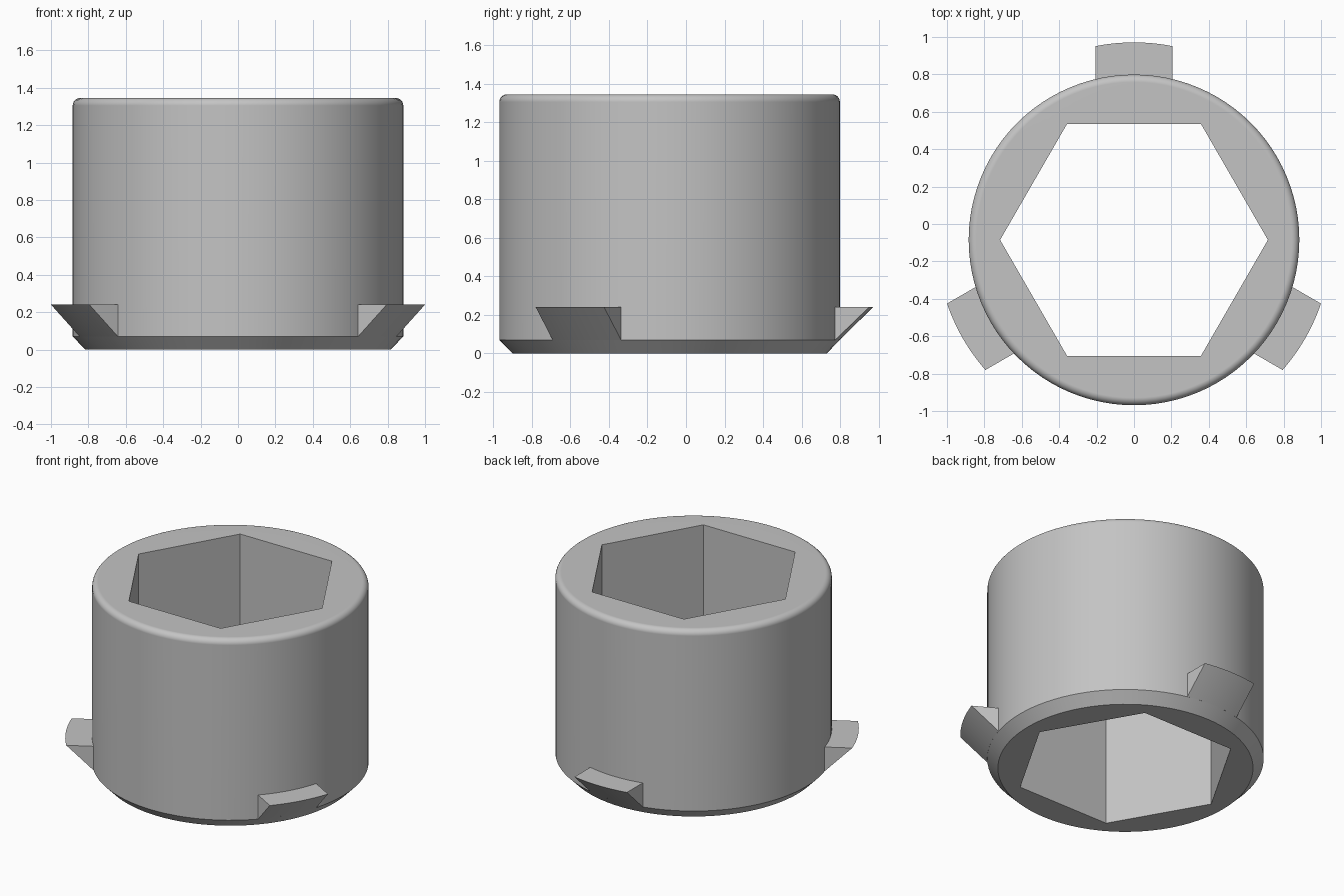
import bpy
import bmesh
from math import sin, cos, pi, radians, sqrt
from mathutils import Matrix

CENTER = Matrix.Translation((0, -0.085, 0))
SEGMENTS = 96
RADIUS, HEIGHT = 0.884, 1.345
FOOT_RADIUS, CHAMFER = 0.816, 0.07
FILLET = 0.04
APOTHEM = 0.62
LUG_TOP, LUG_HALF = 0.24, 0.205

cube = bpy.data.objects.get("Cube")
if cube:
    bpy.data.objects.remove(cube, do_unlink=True)

grey = bpy.data.materials.new("plain grey")
grey.use_nodes = True
grey.diffuse_color = (0.55, 0.55, 0.55, 1)
grey.node_tree.nodes["Principled BSDF"].inputs["Base Color"].default_value = grey.diffuse_color


def add_object(name, bm, matrix):
    bmesh.ops.recalc_face_normals(bm, faces=bm.faces)
    mesh = bpy.data.meshes.new(name)
    bm.to_mesh(mesh)
    bm.free()
    mesh.materials.append(grey)
    obj = bpy.data.objects.new(name, mesh)
    bpy.context.collection.objects.link(obj)
    obj.matrix_world = matrix
    bpy.ops.object.select_all(action='DESELECT')
    obj.select_set(True)
    bpy.context.view_layer.objects.active = obj
    bpy.ops.object.shade_smooth_by_angle(angle=radians(28))
    # Keep large flat faces evenly shaded beside the rounded rim
    obj.modifiers.new("even shading", 'WEIGHTED_NORMAL').keep_sharp = True


def bridge(bm, a, b, closed):
    n = len(a)
    for i in range(n if closed else n - 1):
        j = (i + 1) % n
        bm.faces.new((a[i], a[j], b[j], b[i]))


# Sleeve: round outside with a chamfered foot and filleted rim, hexagonal bore
def round_ring(bm, r, z):
    return [bm.verts.new((r * cos(t), r * sin(t), z)) for t in angles]


def hex_ring(bm, z):
    ring = []
    for i, t in enumerate(angles):
        r = APOTHEM / cos(2 * pi * (i % (SEGMENTS // 6)) / SEGMENTS - pi / 6)
        ring.append(bm.verts.new((r * cos(t), r * sin(t), z)))
    return ring


angles = [2 * pi * i / SEGMENTS for i in range(SEGMENTS)]
bm = bmesh.new()
rings = [round_ring(bm, FOOT_RADIUS, 0), round_ring(bm, RADIUS, CHAMFER)]
for k in range(7):
    a = k * pi / 12
    rings.append(round_ring(bm, RADIUS - FILLET * (1 - cos(a)),
                            HEIGHT - FILLET * (1 - sin(a))))
rings += [hex_ring(bm, HEIGHT), hex_ring(bm, 0)]
for lower, upper in zip(rings, rings[1:] + rings[:1]):
    bridge(bm, lower, upper, True)
add_object("sleeve", bm, CENTER)


# Lugs: three wedges that carry the foot's chamfer outward to a flat top
def lug(name, turn):
    bm = bmesh.new()
    steps = 12
    xs = [LUG_HALF * (2 * i / steps - 1) for i in range(steps + 1)]
    profile = [(0.8, CHAMFER), (RADIUS, CHAMFER),
               (FOOT_RADIUS + LUG_TOP, LUG_TOP), (0.8, LUG_TOP)]
    rows = [[bm.verts.new((x, sqrt(r * r - x * x), z)) for x in xs]
            for r, z in profile]
    for a, b in zip(rows, rows[1:] + rows[:1]):
        bridge(bm, a, b, False)
    for end in (0, -1):
        bm.faces.new([row[end] for row in rows])
    add_object(name, bm, CENTER @ Matrix.Rotation(turn, 4, 'Z'))


for i, name in enumerate(("back_lug", "right_lug", "left_lug")):
    lug(name, i * 2 * pi / 3)
